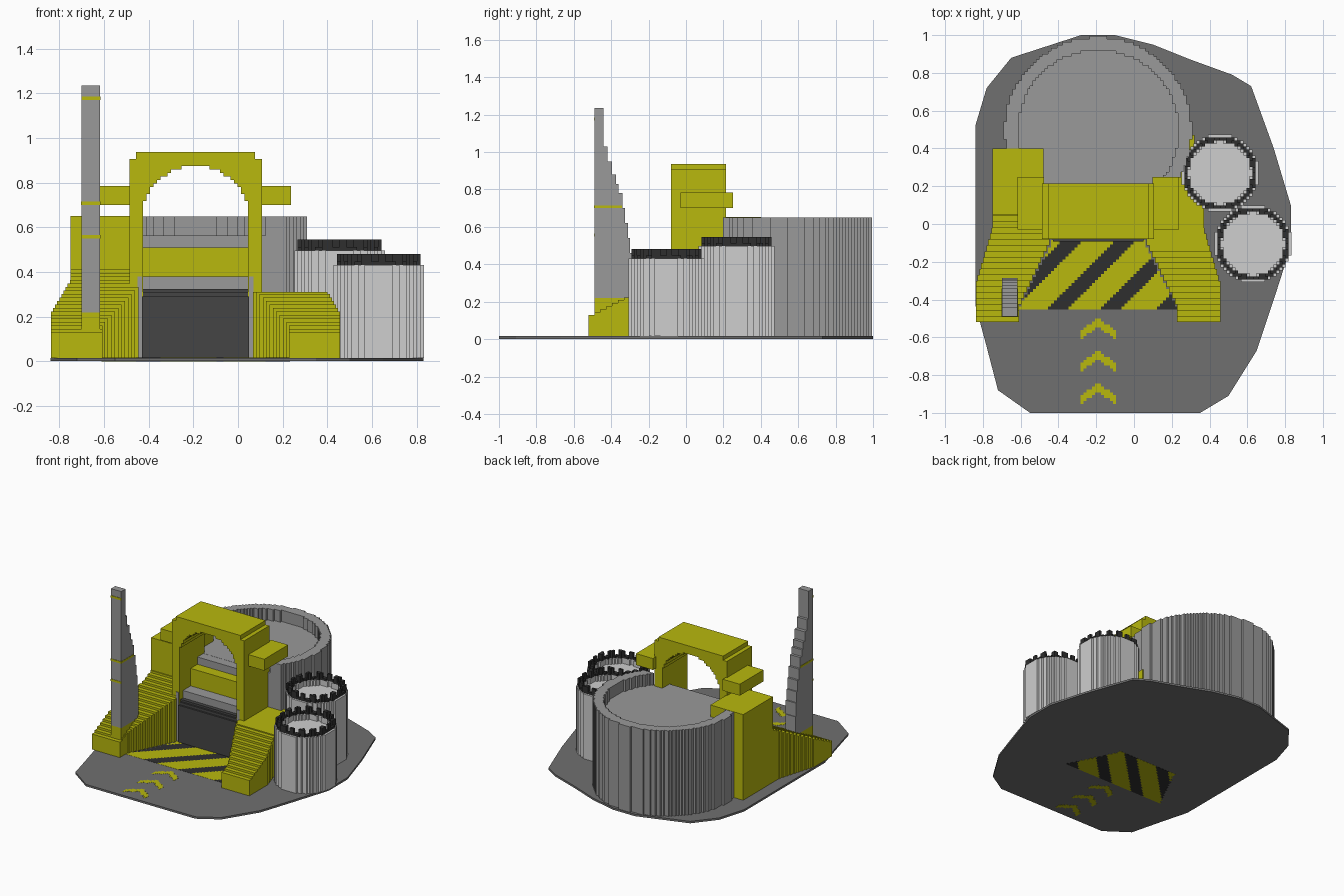
import bpy, bmesh, math
from mathutils import Vector

if "Cube" in bpy.data.objects:
    bpy.data.objects.remove(bpy.data.objects["Cube"])

V = 1 / 64          # block size
CX = -0.19          # centre line of the gate


def material(name, r, g, b):
    m = bpy.data.materials.new(name)
    m.use_nodes = True
    m.diffuse_color = (r, g, b, 1)
    m.node_tree.nodes["Principled BSDF"].inputs["Base Color"].default_value = (r, g, b, 1)
    return m


yellow = material("yellow", .48, .48, .004)
ground_grey = material("ground grey", .16, .16, .16)
mid_grey = material("mid grey", .32, .32, .32)
light_grey = material("light grey", .62, .62, .62)
charcoal = material("charcoal", .06, .06, .06)
near_black = material("near black", .028, .028, .028)


def finish(name, bm, mat):
    bmesh.ops.recalc_face_normals(bm, faces=bm.faces)
    me = bpy.data.meshes.new(name)
    bm.to_mesh(me)
    bm.free()
    me.materials.append(mat)
    ob = bpy.data.objects.new(name, me)
    bpy.context.collection.objects.link(ob)
    return ob


def boxes(name, mat, bounds):
    """Boxes given as (x0, x1, y0, y1, z0, z1)."""
    bm = bmesh.new()
    for x0, x1, y0, y1, z0, z1 in bounds:
        verts = bmesh.ops.create_cube(bm, size=1)["verts"]
        for v in verts:
            v.co = ((x0 + x1) / 2 + v.co.x * (x1 - x0),
                    (y0 + y1) / 2 + v.co.y * (y1 - y0),
                    (z0 + z1) / 2 + v.co.z * (z1 - z0))
    return finish(name, bm, mat)


def extrude(bm, vec):
    ret = bmesh.ops.extrude_face_region(bm, geom=bm.faces[:])
    verts = [g for g in ret["geom"] if isinstance(g, bmesh.types.BMVert)]
    bmesh.ops.translate(bm, verts=verts, vec=vec)


def slab(name, mat, test, centre, half, lo, hi, upright=False):
    """Blocky slab: every grid cell around centre that passes test(a, b)."""
    bm = bmesh.new()
    cache = {}

    def vert(i, j):
        if (i, j) not in cache:
            a, b = centre[0] + i * V, centre[1] + j * V
            cache[i, j] = bm.verts.new((a, lo, b) if upright else (a, b, lo))
        return cache[i, j]

    n = math.ceil(half / V)
    for i in range(-n, n):
        for j in range(-n, n):
            if test(centre[0] + (i + .5) * V, centre[1] + (j + .5) * V):
                bm.faces.new([vert(i, j), vert(i + 1, j), vert(i + 1, j + 1), vert(i, j + 1)])
    extrude(bm, (0, hi - lo, 0) if upright else (0, 0, hi - lo))
    bmesh.ops.recalc_face_normals(bm, faces=bm.faces)
    bmesh.ops.dissolve_limit(bm, angle_limit=.01, verts=bm.verts, edges=bm.edges)
    return finish(name, bm, mat)


def ring(c, inner, outer):
    return lambda x, y: inner <= math.hypot(x - c[0], y - c[1]) < outer


# ground plate
outline = [(-.28, 1), (-.1, 1), (.1, .95), (.3, .87), (.52, .79), (.62, .73), (.74, .4),
           (.83, .1), (.83, -.12), (.74, -.4), (.65, -.67), (.5, -.91), (.35, -1),
           (-.55, -1), (-.72, -.88), (-.78, -.65), (-.84, -.43), (-.84, .52),
           (-.78, .72), (-.65, .88)]
bm = bmesh.new()
bm.faces.new([bm.verts.new((x, y, .001)) for x, y in outline])
extrude(bm, (0, 0, V - .001))
finish("ground_plate", bm, ground_grey)


# striped forecourt and arrows, set through the plate
def in_pad(x, y):
    return -.45 < y < -.08 and abs(x - CX) < .24 + (-.08 - y) * .48


def in_stripe(x, y):
    return abs((x - y + .24 + .142) % .285 - .142) < .055


PAD = (CX, -.265)
slab("forecourt_yellow", yellow, lambda x, y: in_pad(x, y) and not in_stripe(x, y), PAD, .45, 0, V + .001)
slab("forecourt_stripes", near_black, lambda x, y: in_pad(x, y) and in_stripe(x, y), PAD, .45, 0, V + .001)
for k in range(3):
    tip = -.5 - k * .172

    def arrow(x, y):
        d = abs(x - CX)
        return d < .087 and -.046 < y - tip + d * .7 < 0

    slab("ground_arrow", yellow, arrow, (CX, tip), .15, 0, V + .001)

# round tank with open front
TANK = (CX, .495)
slab("tank_wall", mid_grey, lambda x, y: y > .2 and ring(TANK, .425, .495)(x, y), TANK, .5, V, .65)
slab("tank_floor", mid_grey, lambda x, y: y > .2 and ring(TANK, 0, .43)(x, y), TANK, .5, V, .565)

# two round towers with battlements
for c, top in (((.63, -.105), .432), ((.455, .27), .497)):
    slab("tower_wall", light_grey, ring(c, .165, .203), c, .22, V, top)
    slab("tower_floor", light_grey, ring(c, 0, .17), c, .2, V, top - .04)
    rim = ring(c, .168, .193)
    slab("tower_rim", near_black, rim, c, .2, top, top + V)

    def merlon(x, y):
        return rim(x, y) and math.sin(16 * math.atan2(y - c[1], x - c[0])) > 0

    slab("tower_merlons", near_black, merlon, c, .2, top + V, top + .05)


# gate arch
def arch(x, z):
    d = abs(x - CX)
    if z > .94 or z < V or d > (.27 if z > .91 else .29):
        return False
    return math.hypot(d, z - .635) > .24 if z > .635 else d > .24


slab("gate_arch", yellow, arch, (CX, 32 * V), .52, -.08, .215, upright=True)
boxes("arch_side_blocks", yellow, [(CX + s * .357 - .07, CX + s * .357 + .07, -.03, .25, .7, .785)
                                   for s in (-1, 1)])

# gate: door, frame and the steps above it
boxes("door", charcoal, [(CX - .24, CX + .24, -.092, -.03, V, .29),
                         (CX - .24, CX + .24, -.08, -.03, .29, .31),
                         (CX - .24, CX + .24, -.068, -.02, .31, .325)])
boxes("door_frame", mid_grey, [(CX + s * .25 - .01, CX + s * .25 + .01, -.084, 0, V, .38)
                               for s in (-1, 1)]
      + [(CX - .25, CX + .25, -.04, .05, V, .38)])
boxes("gate_step", yellow, [(CX - .25, CX + .25, .05, .14, V, .51)])
boxes("gate_upper_step", mid_grey, [(CX - .25, CX + .25, .13, .24, V, .564)])


# stepped wings that flare out to the front
def wing(name, side, limit, back):
    parts, y = [], -.52
    while y < back:
        inner = .24 + min(max(-.08 - y, 0), .37) * .48
        outer = .56 + min(max(-.04 - y, 0), .29) * .3
        xs = sorted((CX + side * inner, CX + side * outer))
        parts.append((*xs, y, min(y + 2 * V, back), V, min(.13 + .5 * (y + .52), limit)))
        y += 2 * V
    return boxes(name, yellow, parts)


wing("left_wing", 1, .31, .25)
wing("right_wing", -1, .45, .1)
boxes("left_wing_back", yellow, [(.06, .32, .25, .47, V, .31)])
boxes("right_wing_block", yellow, [(-.75, -.48, .05, .4, V, .652)])

# spire: front is straight, back tapers in steps
profile = [(.22, -.285), (.36, -.29), (.46, -.3), (.54, -.31), (.62, -.325), (.7, -.34),
           (.78, -.36), (.83, -.375), (.88, -.395), (.95, -.42), (1.03, -.44), (1.235, None)]
boxes("spire", mid_grey, [(-.7, -.617, -.49, y, z, nxt[0])
                          for (z, y), nxt in zip(profile, profile[1:])])
boxes("spire_base", yellow, [(-.7, -.617, -.49, -.29, V, .22)])
boxes("spire_bands", yellow, [(-.701, -.616, -.493, -.488, z, z + V) for z in (.55, 1.17)]
      + [(-.702, -.615, -.493, -.342, .7, .7 + V)])
